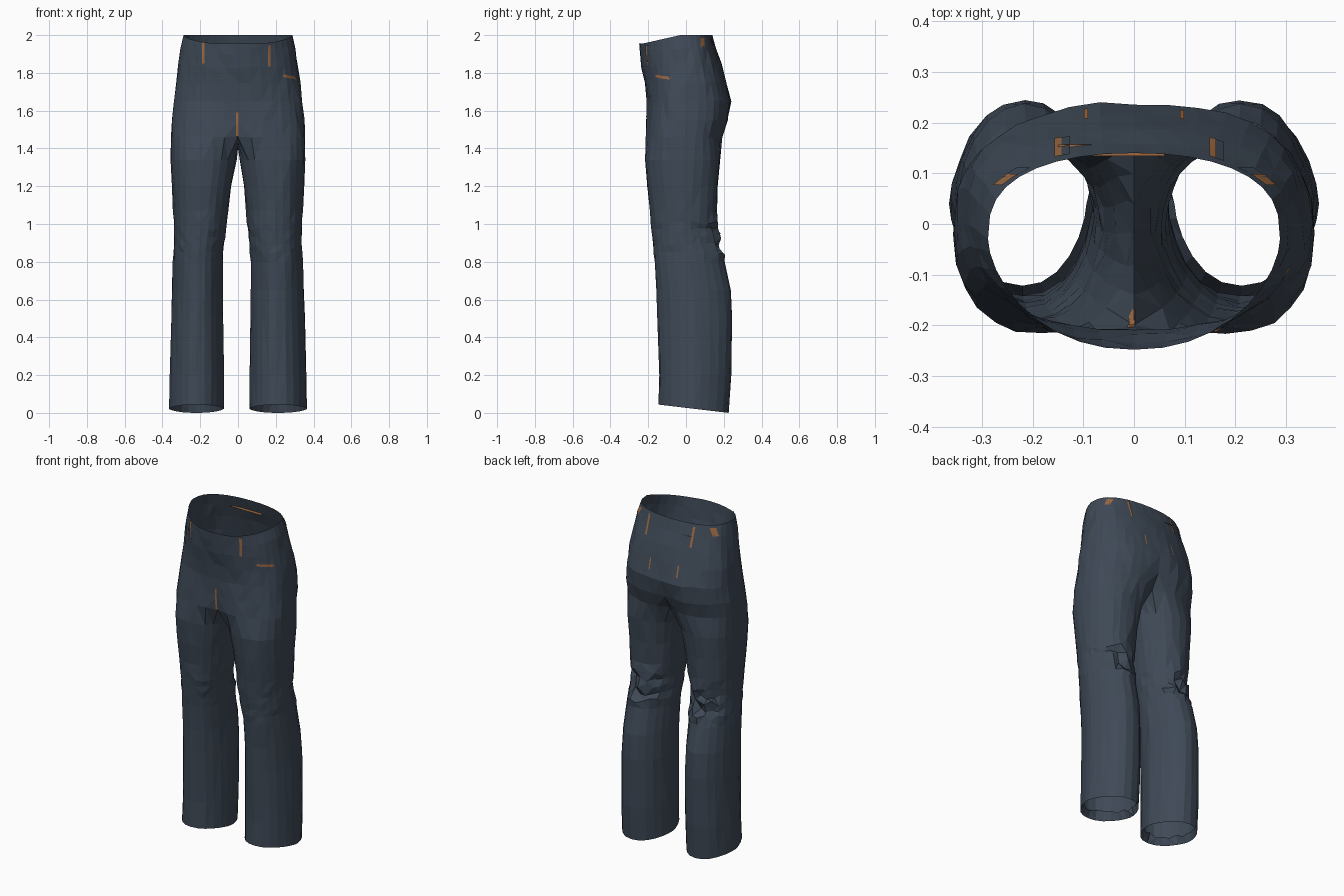
import bpy, bmesh, math, random
from mathutils import Vector
from mathutils.bvhtree import BVHTree

if "Cube" in bpy.data.objects:
    bpy.data.objects.remove(bpy.data.objects["Cube"])

random.seed(4)
N, M = 18, 6          # segments round the outside and the inside of one leg


def material(name, rgb):
    m = bpy.data.materials.new(name)
    m.diffuse_color = (*rgb, 1)
    m.use_nodes = True
    m.node_tree.nodes["Principled BSDF"].inputs["Base Color"].default_value = m.diffuse_color
    return m


cloth = material("slate blue cloth", (0.049, 0.067, 0.094))
thread = material("orange thread", (0.33, 0.14, 0.055))


def spow(v, e):
    return math.copysign(abs(v) ** e, v)


def make_object(name, bm, mat):
    me = bpy.data.meshes.new(name)
    bm.to_mesh(me)
    bm.free()
    me.materials.append(mat)
    ob = bpy.data.objects.new(name, me)
    bpy.context.collection.objects.link(ob)
    return ob


def loft(name, rings, mat):
    """Join closed rings of equal length with faceted triangles."""
    bm = bmesh.new()
    vs = [[bm.verts.new(p) for p in r] for r in rings]
    for a, b in zip(vs, vs[1:]):
        k = len(a)
        for i in range(k):
            j = (i + 1) % k
            bm.faces.new((a[i], b[i], b[j], a[j]))
    bmesh.ops.recalc_face_normals(bm, faces=bm.faces[:])
    bmesh.ops.triangulate(bm, faces=bm.faces[:])
    return make_object(name, bm, mat)


# seat rings: height, half width, front y, back y, y of widest point,
# centre pinch, roundness of the front
SEAT = [
    (2.00, .288, -.248, .140, -.03, 0, 1.2), (1.93, .303, -.240, .160, -.02, 0, 1.1),
    (1.85, .315, -.234, .185, -.01, 0, 1.0), (1.75, .330, -.218, .215, 0, 0, .9),
    (1.65, .341, -.212, .242, 0, .005, .8), (1.55, .350, -.216, .230, 0, .02, .7),
    (1.46, .355, -.222, .203, -.01, .045, .62),
]


def seat_arc(row):
    """Half ring from front centre, round the outside, to back centre."""
    z, w, f, b, c, pinch, fe = row
    pts = []
    for i in range(N + 1):
        t = math.pi * i / N
        x = w * math.sin(t) ** 0.92 if 0 < i < N else 0.0
        k = math.cos(t)
        y = c - (c - f) * k ** fe if k > 0 else c + (b - c) * abs(k) ** 0.72
        near = max(0, 1 - x / .16) ** 2
        y += pinch * near * (.5 if k > 0 else -1)
        # the waist dips towards the front
        dip = .045 * min(1, max(0, (-.03 - y) / .2)) * max(0, (z - 1.7) / .3)
        pts.append(Vector((x, y, z - dip)))
    return pts


def jitter(p, s):
    return p + Vector([random.uniform(-s, s) for _ in range(3)])


def mirrored(p):
    return Vector((-p.x, p.y, p.z))


# seat
rings = []
for n, row in enumerate(SEAT):
    arc = seat_arc(row)
    ring = arc + [mirrored(p) for p in arc[-2:0:-1]]
    if 0 < n < len(SEAT) - 1:
        ring = [jitter(p, .0035) for p in ring]
    rings.append(ring)
parts = [loft("seat", rings, cloth)]

# leg rings: height, inner x, outer x, front y, back y, knee fold depth
LEG = [
    (1.34, .008, .355, -.217, .180, 0), (1.20, .030, .350, -.205, .168, 0),
    (1.07, .043, .343, -.190, .162, .006), (1.01, .048, .340, -.186, .164, .016),
    (.97, .052, .338, -.182, .156, .018), (.93, .056, .338, -.178, .172, .020),
    (.89, .060, .339, -.174, .164, .018), (.85, .063, .341, -.170, .194, .014),
    (.80, .066, .344, -.165, .200, .005), (.65, .066, .350, -.155, .236, 0),
    (.50, .064, .355, -.150, .246, 0), (.20, .061, .362, -.143, .240, 0),
    (.015, .060, .365, -.146, .226, 0),
]


def leg_ring(row, shift):
    z, xi, xo, f, b, fold = row
    xi += shift * min(1, max(0, (1.36 - z) / .5))
    cx, cy, rx, ry = (xi + xo) / 2, (f + b) / 2, (xo - xi) / 2, (b - f) / 2
    # the pressed creases sharpen down the leg
    e = .85 + .45 * min(1, max(0, (1.34 - z) / .7))
    pts = []
    for i in range(N + M):
        a = -math.pi / 4 + 2 * math.pi * i / (N + M)
        p = Vector((cx + rx * spow(math.sin(a), .9), cy - ry * spow(math.cos(a), e), z))
        if z < .1:                        # hem is higher at the front
            p.z = .022 - .022 * (p.y - cy) / ry
        else:
            p = jitter(p, .0025)
        back = max(0, -math.cos(a))       # wrinkles behind the knee
        p.y += random.uniform(-fold, fold) * back
        p.z += random.uniform(-fold, fold) * 1.2 * back
        pts.append(p)
    return pts


def turn_up(ring):
    """Hem folded inside the leg, deepest at the front."""
    mid = sum(ring, Vector()) / len(ring)
    out = []
    for p in ring:
        q = p.lerp(mid, .13 if p.y < mid.y else .05)
        q.z = p.z + .045 + random.uniform(-.012, .012)
        out.append(q)
    return out


# legs, joined along a crotch seam
for side, name, shift in ((1, "right_leg", 0), (-1, "left_leg", .015)):
    top = seat_arc(SEAT[-1])
    front, rear = top[0], top[-1]
    for i in range(1, M):
        p = rear.lerp(front, i / M)
        p.z -= .06 * math.sin(math.pi * i / M)
        top.append(p)
    rings = [top] + [leg_ring(r, shift) for r in LEG]
    rings.append(turn_up(rings[-1]))
    if side < 0:
        rings = [[mirrored(p) for p in r] for r in rings]
    parts.append(loft(name, rings, cloth))

# surface lookup for laying details on the cloth
sv, sf = [], []
for ob in parts:
    base = len(sv)
    sv += [v.co.copy() for v in ob.data.vertices]
    sf += [[base + i for i in p.vertices] for p in ob.data.polygons]
tree = BVHTree.FromPolygons(sv, sf)


def strip(name, view, start, end, width, mat, lift=.003, steps=5):
    """Lay a thin ribbon on the cloth; start and end are (across, height)."""
    d = Vector(view)
    s, e = Vector(start), Vector(end)
    along = (e - s).normalized()
    n = Vector((-along.y, along.x)) * width / 2
    bm = bmesh.new()
    rows = []
    for i in range(steps + 1):
        c = s.lerp(e, i / steps)
        row = []
        for q in (c - n, c + n):
            o = Vector((q.x, 0, q.y)) if d.y else Vector((0, q.x, q.y))
            hit = tree.ray_cast(o - d, d)[0]
            # skip rays that pass over the rim and land on the far side
            if hit is not None and (hit - o).dot(d) < 0:
                row.append(hit - d * lift)
        if len(row) == 2:
            rows.append([bm.verts.new(p) for p in row])
    for a, b in zip(rows, rows[1:]):
        bm.faces.new((a[0], a[1], b[1], b[0]))
    make_object(name, bm, mat)


FRONT, BACK, FROM_R, FROM_L = (0, 1, 0), (0, -1, 0), (-1, 0, 0), (1, 0, 0)

# belt loops: cloth ribbon with an orange edge beside it
for k, (view, u, lo, hi, w) in enumerate([
        (FRONT, -.185, 1.85, 1.962, .013), (FRONT, .165, 1.835, 1.945, .013),
        (BACK, -.15, 1.87, 1.985, .013), (BACK, .155, 1.87, 1.985, .013),
        (FROM_R, .088, 1.94, 1.985, .022), (FROM_L, .088, 1.94, 1.985, .022)]):
    strip(f"belt_loop_{k}", view, (u + .014, lo), (u + .014, hi), .018, cloth, .005)
    strip(f"belt_loop_stitch_{k}", view, (u, lo), (u, hi), w, thread, .006)

# fly stitching, outside and inside, then the pockets
strip("fly_stitch", FRONT, (-.004, 1.43), (-.004, 1.59), .011, thread)
strip("fly_stitch_inside", FRONT, (-.006, 1.47), (-.006, 1.59), .014, thread, -.004)
strip("pocket_stitch", FRONT, (.24, 1.785), (.31, 1.772), .014, thread)
for x in (-.095, .095):
    strip("back_pocket_stitch", BACK, (x, 1.69), (x, 1.76), .008, thread)

# orange lining edge just inside the back waist
bm = bmesh.new()
bm.faces.new([bm.verts.new(p) for p in (
    (-.15, .134, 1.93), (.06, .134, 1.93), (.06, .157, 1.93), (-.15, .157, 1.93))])
make_object("waist_lining_edge", bm, thread)
